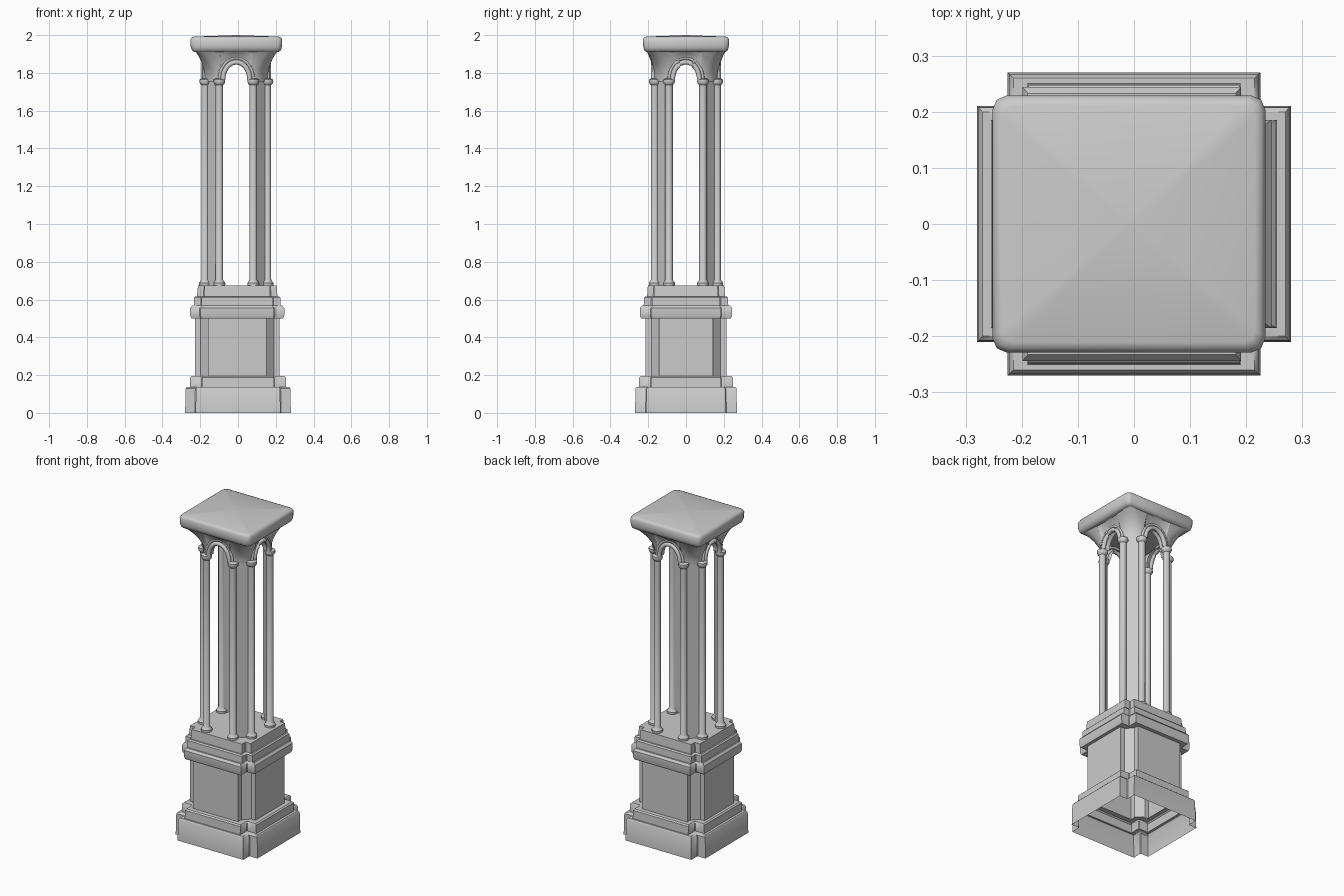
import bpy, bmesh, math
from mathutils import Vector

cube = bpy.data.objects.get("Cube")
if cube:
    bpy.data.objects.remove(cube)

stone = bpy.data.materials.new("pale grey stone")
stone.use_nodes = True
COLOUR = (0.6, 0.6, 0.6, 1)
stone.diffuse_color = COLOUR
stone.node_tree.nodes["Principled BSDF"].inputs["Base Color"].default_value = COLOUR
SHIFT = -0.009  # the upper part sits slightly to one side


def finish(name, bm, angle=40, dx=SHIFT):
    bmesh.ops.remove_doubles(bm, verts=bm.verts, dist=0.0002)
    bmesh.ops.recalc_face_normals(bm, faces=bm.faces)
    mesh = bpy.data.meshes.new(name)
    bm.to_mesh(mesh)
    bm.free()
    mesh.materials.append(stone)
    ob = bpy.data.objects.new(name, mesh)
    ob.location.x = dx
    bpy.context.collection.objects.link(ob)
    bpy.ops.object.select_all(action='DESELECT')
    ob.select_set(True)
    bpy.context.view_layer.objects.active = ob
    bpy.ops.object.shade_smooth_by_angle(angle=math.radians(angle))
    return ob


def loft(bm, rows, closed=True, cap_start=False, cap_end=False):
    rings = [[bm.verts.new(p) for p in row] for row in rows]
    n = len(rings[0])
    for a, b in zip(rings, rings[1:]):
        for i in range(n if closed else n - 1):
            j = (i + 1) % n
            bm.faces.new((a[i], a[j], b[j], b[i]))
    if cap_start:
        bm.faces.new(rings[0][::-1])
    if cap_end:
        bm.faces.new(rings[-1])


def four_corners(quarter):
    """Mirror a quarter outline, listed from the +x side to the +y side."""
    q = list(quarter)
    left = [(-x, y) for x, y in reversed(q)]
    return q + left + [(-x, -y) for x, y in q] + [(x, -y) for x, y in reversed(q)]


def cross_ring(z, hx, hy, ax, ay, cut=0.0):
    """Square with projecting sides; cut bevels the re-entrant corner."""
    quarter = [(hx, ay), (ax + cut, ay), (ax, ay + cut), (ax, hy)]
    return [(x, y, z) for x, y in four_corners(quarter)]


def tube(bm, path, radius, sides=8):
    rows = []
    for i, p in enumerate(path):
        d = (path[min(i + 1, len(path) - 1)] - path[max(i - 1, 0)]).normalized()
        ref = Vector((0, 1, 0)) if abs(d.y) < 0.8 else Vector((1, 0, 0))
        u = d.cross(ref).normalized()
        v = d.cross(u)
        rows.append([p + radius * (math.cos(t) * u + math.sin(t) * v)
                     for t in (2 * math.pi * k / sides for k in range(sides))])
    loft(bm, rows, True, True, True)


# Stepped plinth, open underneath
bm = bmesh.new()
loft(bm, [cross_ring(0, .28, .27, .225, .21, .004),
          cross_ring(.13, .277, .267, .222, .208, .004),
          cross_ring(.138, .27, .26, .215, .2, .004),
          cross_ring(.138, .255, .25, .19, .185, .004),
          cross_ring(.188, .253, .248, .19, .185, .004),
          cross_ring(.195, .245, .24, .185, .18, .004),
          cross_ring(.195, .22, .21, .155, .145, .03)])
finish("plinth", bm, dx=0)

# Pedestal block with bevelled inner corners
bm = bmesh.new()
loft(bm, [cross_ring(z, .224, .214, .155, .143, .04) for z in (.195, .505)])
finish("pedestal", bm, dx=-.004)

# Stepped cornice carrying the columns
bm = bmesh.new()
loft(bm, [cross_ring(.50, .22, .21, .155, .143, .04),
          cross_ring(.50, .243, .238, .19, .18, .004),
          cross_ring(.515, .249, .244, .195, .185, .004),
          cross_ring(.555, .249, .244, .195, .185, .004),
          cross_ring(.568, .238, .233, .185, .178, .004),
          cross_ring(.568, .23, .224, .188, .18, .004),
          cross_ring(.61, .229, .222, .188, .18, .004),
          cross_ring(.617, .222, .215, .18, .174, .004),
          cross_ring(.617, .213, .206, .175, .17, .004),
          cross_ring(.675, .208, .202, .172, .167, .004)], cap_end=True)
finish("cornice", bm, dx=-.004)

# Slender columns, turned from one profile
COLUMN = [(0, .672), (.031, .672), (.032, .688), (.025, .697), (.02, .705),
          (.02, 1.735), (.027, 1.742), (.031, 1.752), (.03, 1.764), (.02, 1.77), (0, 1.77)]
NEAR, FAR = .09, .165
SIGNS = [(1, 1), (-1, 1), (-1, -1), (1, -1)]
for sx, sy in SIGNS:
    side = ("front" if sy < 0 else "back") + ("_left" if sx > 0 else "_right")
    for label, x, y in (("inner", NEAR, FAR), ("outer", FAR, NEAR)):
        bm = bmesh.new()
        loft(bm, [[(r * math.cos(t), r * math.sin(t), z)
                   for t in (math.pi * k / 6 for k in range(12))] for r, z in COLUMN])
        column = finish(f"{side}_{label}_column", bm)
        column.location.x += sx * x
        column.location.y = sy * y

    # Diagonal panel between the pair of columns
    bm = bmesh.new()
    outline = [(NEAR, FAR), (FAR, NEAR), (FAR - .012, NEAR - .012), (NEAR - .012, FAR - .012)]
    loft(bm, [[(sx * x, sy * y, z) for x, y in outline] for z in (.675, 1.77)],
         True, True, True)
    finish(f"{side}_panel", bm)

    # Corner bracket flaring out to the roof slab
    bm = bmesh.new()
    low = [(NEAR - .012, FAR), (NEAR + .01, FAR), (.127, .137), (FAR, NEAR + .01), (FAR, NEAR - .012)]
    high = [(.085, .205), (.165, .207), (.212, .203), (.215, .155), (.21, .085)]
    rows = []
    for k in range(9):
        s = k / 8
        f = s ** 2.2
        rows.append([(sx * (a + (c - a) * f), sy * (b + (d - b) * f), 1.755 + .157 * s)
                     for (a, b), (c, d) in zip(low, high)])
    loft(bm, rows, False)
    finish(f"{side}_bracket", bm, 60)

# Arched wall and two mouldings on each side
STEPS = 16
SPRING, TOP = 1.765, 1.912
for name, turn, out in (("front", 0, -1), ("back", 0, 1), ("left", 1, 1), ("right", 1, -1)):
    def place(u, depth, z):
        return Vector((out * depth, u, z)) if turn else Vector((u, out * depth, z))

    def arch(radius, depth, rise):
        return [place(radius * math.cos(math.pi * k / STEPS), depth,
                      SPRING + rise * math.sin(math.pi * k / STEPS)) for k in range(STEPS + 1)]

    bm = bmesh.new()
    top = [place(.088 * math.cos(math.pi * k / STEPS), .205, TOP) for k in range(STEPS + 1)]
    soffit = arch(.064, .135, .085)
    edge = arch(.07, .17, .095)
    middle = [e.lerp(t, .5) for e, t in zip(edge, top)]
    for p in middle:
        p[0 if turn else 1] -= out * .01
    loft(bm, [soffit, edge, middle, top], False)
    finish(name + "_arch_wall", bm, 60)

    bm = bmesh.new()
    tube(bm, arch(.071, .172, .092), .013)
    tube(bm, arch(.09, .17, .115), .008)
    finish(name + "_arch_moulding", bm, 60)


# Roof slab with softened corners and a low peak
def slab_ring(z, hx, hy, c):
    quarter = [(hx, hy - c), (hx - c * .3, hy - c * .3), (hx - c, hy)]
    return [(x, y, z) for x, y in four_corners(quarter)]


bm = bmesh.new()
loft(bm, [slab_ring(1.91, .222, .208, .02),
          slab_ring(1.918, .234, .22, .02),
          slab_ring(1.935, .241, .226, .025),
          slab_ring(1.975, .243, .229, .025),
          slab_ring(1.988, .236, .222, .025),
          slab_ring(1.992, .225, .211, .02),
          slab_ring(2.0, .002, .002, .001)], cap_start=True, cap_end=True)
finish("roof_slab", bm, 60)
